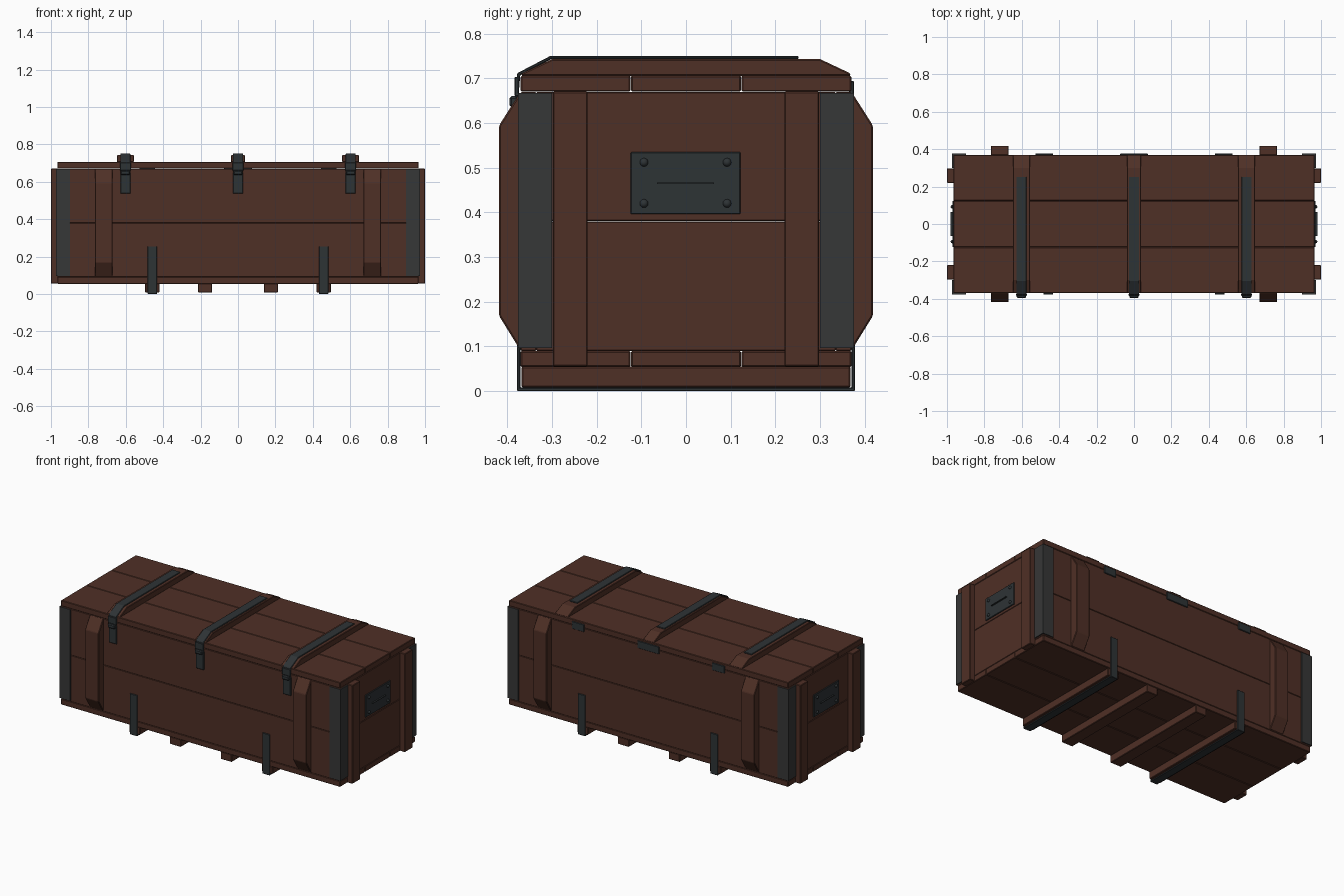
import bpy, bmesh, math
from mathutils import Vector

if "Cube" in bpy.data.objects:
    bpy.data.objects.remove(bpy.data.objects["Cube"])


def material(name, rgb):
    m = bpy.data.materials.new(name)
    m.diffuse_color = (*rgb, 1)
    m.use_nodes = True
    m.node_tree.nodes["Principled BSDF"].inputs["Base Color"].default_value = m.diffuse_color
    return m


WOOD = material("brown_wood", (0.078, 0.029, 0.019))
STEEL = material("grey_steel", (0.037, 0.038, 0.038))
IRON = material("dark_iron", (0.027, 0.033, 0.036))


def finish(name, bm, mat, bevel=0.0):
    bmesh.ops.recalc_face_normals(bm, faces=bm.faces)
    me = bpy.data.meshes.new(name)
    bm.to_mesh(me)
    bm.free()
    me.materials.append(mat)
    ob = bpy.data.objects.new(name, me)
    bpy.context.collection.objects.link(ob)
    if bevel:
        mod = ob.modifiers.new("bevel", 'BEVEL')
        mod.width = bevel
        mod.segments = 1
    return ob


def box(name, x, y, z, mat, bevel=0.0):
    bm = bmesh.new()
    bmesh.ops.create_cube(bm, size=1)
    for v in bm.verts:
        v.co = [(r[0] + r[1]) / 2 + c * (r[1] - r[0]) for r, c in zip((x, y, z), v.co)]
    return finish(name, bm, mat, bevel)


def prism(name, outline, x, width, mat, bevel=0.0):
    """Extrude a (y, z) outline along x."""
    bm = bmesh.new()
    face = bm.faces.new([bm.verts.new((x - width / 2, y, z)) for y, z in outline])
    ext = bmesh.ops.extrude_face_region(bm, geom=[face])
    bmesh.ops.translate(bm, vec=(width, 0, 0),
                        verts=[g for g in ext['geom'] if isinstance(g, bmesh.types.BMVert)])
    return finish(name, bm, mat, bevel)


def strip(name, path, thick, x, width, mat, bevel=0.0):
    """Bent metal strip: a (y, z) path thickened to its left with mitred corners."""
    pts = [Vector(p) for p in path]
    dirs = [(b - a).normalized() for a, b in zip(pts, pts[1:])]
    inner = []
    for i, p in enumerate(pts):
        n = [Vector((-d.y, d.x)) for d in dirs[max(i - 1, 0):i + 1]]
        m = sum(n, Vector((0, 0))).normalized()
        inner.append(p + m * thick / m.dot(n[0]))
    return prism(name, pts + inner[::-1], x, width, mat, bevel)


def both(a, b, s):
    return tuple(sorted((a * s, b * s)))


# lid and floor planks
for part, z in (("lid", (0.67, 0.706)), ("floor", (0.054, 0.09))):
    for i, y in enumerate(((-0.37, -0.124), (-0.123, 0.123), (0.124, 0.37))):
        box(f"{part}_plank_{i}", (-0.965, 0.965), y, z, WOOD, 0.003)

for s in (-1, 1):
    side = "front" if s < 0 else "back"
    end = "left" if s < 0 else "right"
    # long wall and end wall planks
    for i, z in enumerate(((0.09, 0.3795), (0.3805, 0.669))):
        box(f"{side}_wall_plank_{i}", (-0.965, 0.965), both(0.335, 0.37, s), z, WOOD, 0.002)
        box(f"{end}_end_plank_{i}", both(0.93, 0.965, s), (-0.335, 0.335), z, WOOD, 0.002)

    for t in (-1, 1):
        # chamfered battens on the long walls
        outline = [(s * y, z) for y, z in
                   ((0.368, 0.093), (0.374, 0.097), (0.418, 0.168), (0.418, 0.595),
                    (0.374, 0.664), (0.368, 0.669))]
        prism(f"{side}_batten_{t}", outline, t * 0.718, 0.094, WOOD, 0.004)
        # upright battens on the ends
        box(f"{end}_end_batten_{t}", both(0.963, 1.0, s), both(0.22, 0.298, t),
            (0.055, 0.67), WOOD, 0.003)
        # angle iron on the corners
        box(f"corner_iron_side_{s}_{t}", both(0.897, 0.972, t), both(0.368, 0.376, s),
            (0.097, 0.667), STEEL)
        box(f"corner_iron_end_{s}_{t}", both(0.963, 0.972, t), both(0.30, 0.375, s),
            (0.097, 0.667), STEEL)

    # end plate with ridge and four rivets
    box(f"{end}_plate", both(0.963, 0.971, s), (-0.124, 0.122), (0.396, 0.535), IRON, 0.002)
    box(f"{end}_plate_ridge", both(0.968, 0.980, s), (-0.065, 0.063), (0.463, 0.467), IRON)
    for y in (-0.094, 0.092):
        for z in (0.42, 0.512):
            bm = bmesh.new()
            bmesh.ops.create_uvsphere(bm, u_segments=12, v_segments=8, radius=0.0095)
            bmesh.ops.translate(bm, verts=bm.verts, vec=(s * 0.971, y, z))
            rivet = finish(f"{end}_plate_rivet", bm, IRON)
            rivet.data.shade_smooth()

# lid battens with latch straps
for x, w in ((-0.602, 0.09), (0, 0.075), (0.602, 0.09)):
    prism("lid_batten", [(-0.368, 0.705), (-0.368, 0.711), (-0.30, 0.743),
                         (0.30, 0.743), (0.368, 0.711), (0.368, 0.705)], x, w, WOOD, 0.003)
    strip("latch_strap", [(0.252, 0.743), (-0.302, 0.743), (-0.371, 0.707), (-0.375, 0.655)],
          -0.007, x, 0.055, IRON, 0.002)
    # buckle, hook and tongue on the front
    box("latch_buckle", (x - 0.029, x + 0.029), (-0.384, -0.374), (0.66, 0.703), IRON, 0.002)
    box("latch_hook", (x - 0.025, x + 0.025), (-0.395, -0.37), (0.635, 0.66), IRON, 0.005)
    box("latch_tongue", (x - 0.027, x + 0.027), (-0.379, -0.368), (0.536, 0.652), IRON, 0.003)

# skids, the outer two wrapped in iron straps
for x in (-0.458, -0.176, 0.176, 0.458):
    box("skid", (x - 0.038, x + 0.038), (-0.368, 0.368), (0.008, 0.055), WOOD, 0.003)
    if abs(x) > 0.3:
        strip("skid_strap", [(-0.37, 0.255), (-0.37, 0.008), (0.37, 0.008), (0.37, 0.255)],
              -0.008, x, 0.05, IRON, 0.002)

# hinges on the back
for x, w in ((-0.485, 0.085), (0, 0.15), (0.485, 0.085)):
    box("hinge", (x - w / 2, x + w / 2), (0.365, 0.376), (0.648, 0.694), IRON, 0.002)
